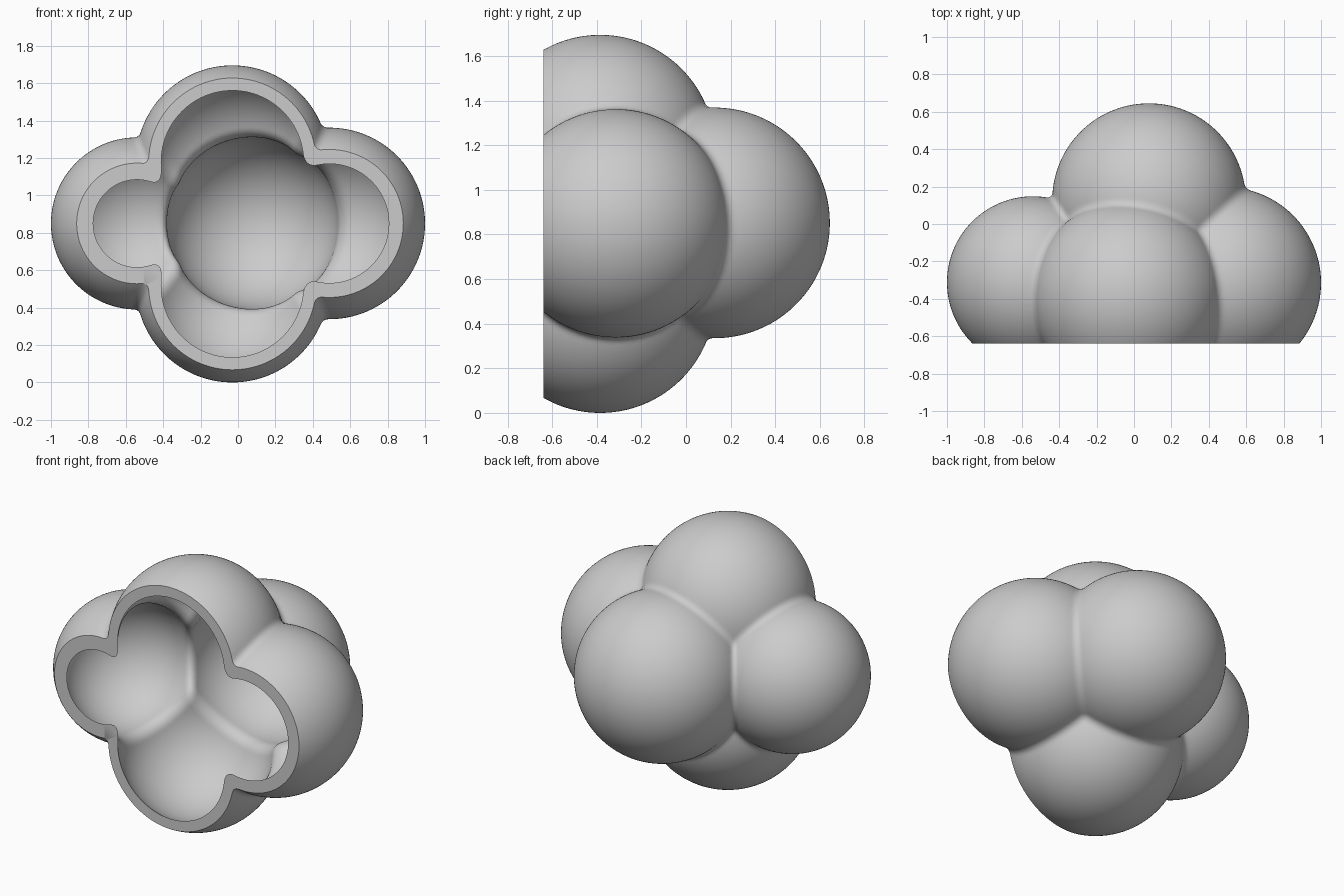
import bpy, bmesh
from math import hypot, radians
from mathutils import Vector, Matrix

if "Cube" in bpy.data.objects:
    bpy.data.objects.remove(bpy.data.objects["Cube"])

CUT_Y = -0.64
WALL = 0.057
# centre and radius of each lobe
LOBES = [
    (Vector((-0.03, -0.385, 1.18)), 0.515),   # upper
    (Vector((-0.03, -0.385, 0.515)), 0.515),  # lower
    (Vector((0.488, -0.315, 0.85)), 0.512),   # left
    (Vector((-0.54, -0.312, 0.85)), 0.46),    # right
    (Vector((0.08, 0.128, 0.852)), 0.517),    # back
]


def lobe_distance(p, inset, fillet):
    """Distance to the union of lobes with filleted creases."""
    total = None
    for centre, radius in LOBES:
        d = (p - centre).length - (radius - inset)
        if total is None:
            total = d
        else:
            corner = hypot(max(fillet - total, 0), max(fillet - d, 0))
            total = max(fillet, min(total, d)) - corner
    return total


def fused_lobes(name, inset, fillet):
    """Merged lobes, relaxed onto the filleted surface and cut open in front."""
    mesh = bpy.data.meshes.new(name)
    bm = bmesh.new()
    for centre, radius in LOBES:
        bmesh.ops.create_icosphere(bm, subdivisions=5, radius=radius - inset,
                                   matrix=Matrix.Translation(centre))
    bm.to_mesh(mesh)
    bm.free()
    obj = bpy.data.objects.new(name, mesh)
    bpy.context.collection.objects.link(obj)
    remesh = obj.modifiers.new("fuse", "REMESH")
    remesh.mode = "VOXEL"
    remesh.voxel_size = 0.016
    graph = bpy.context.evaluated_depsgraph_get()
    bm = bmesh.new()
    bm.from_object(obj, graph)
    bpy.data.objects.remove(obj)
    bpy.data.meshes.remove(mesh)

    for step in range(4):
        if step < 2:
            bmesh.ops.smooth_vert(bm, verts=bm.verts, factor=0.5,
                                  use_axis_x=True, use_axis_y=True, use_axis_z=True)
        bm.normal_update()
        for v in bm.verts:
            v.co -= v.normal * lobe_distance(v.co, inset, fillet)
    bmesh.ops.bisect_plane(bm, geom=bm.verts[:] + bm.edges[:] + bm.faces[:],
                           plane_co=(0, CUT_Y, 0), plane_no=(0, -1, 0),
                           clear_outer=True)
    return bm


# Outer skin plus reversed cavity, joined into one shell
shell = fused_lobes("outer_skin", 0, 0.03)
cavity = fused_lobes("cavity", WALL, 0.06)
bmesh.ops.reverse_faces(cavity, faces=cavity.faces)
temp = bpy.data.meshes.new("cavity_temp")
cavity.to_mesh(temp)
cavity.free()
shell.from_mesh(temp)
bpy.data.meshes.remove(temp)

# Flat rim between the two cut outlines
rim_edges = [e for e in shell.edges if e.is_boundary]
bmesh.ops.triangle_fill(shell, edges=rim_edges, use_beauty=True, normal=(0, -1, 0))
shell.normal_update()
bmesh.ops.recalc_face_normals(shell, faces=shell.faces)

mesh = bpy.data.meshes.new("lobed_shell")
shell.to_mesh(mesh)
shell.free()
lobed_shell = bpy.data.objects.new("lobed_shell", mesh)
bpy.context.collection.objects.link(lobed_shell)

# Plain grey material
grey = bpy.data.materials.new("light_grey")
grey.use_nodes = True
colour = (0.6, 0.6, 0.6, 1)
grey.diffuse_color = colour
grey.node_tree.nodes["Principled BSDF"].inputs["Base Color"].default_value = colour
mesh.materials.append(grey)

# Smooth lobes with a crisp rim
bpy.ops.object.select_all(action="DESELECT")
lobed_shell.select_set(True)
bpy.context.view_layer.objects.active = lobed_shell
bpy.ops.object.shade_smooth_by_angle(angle=radians(40))
